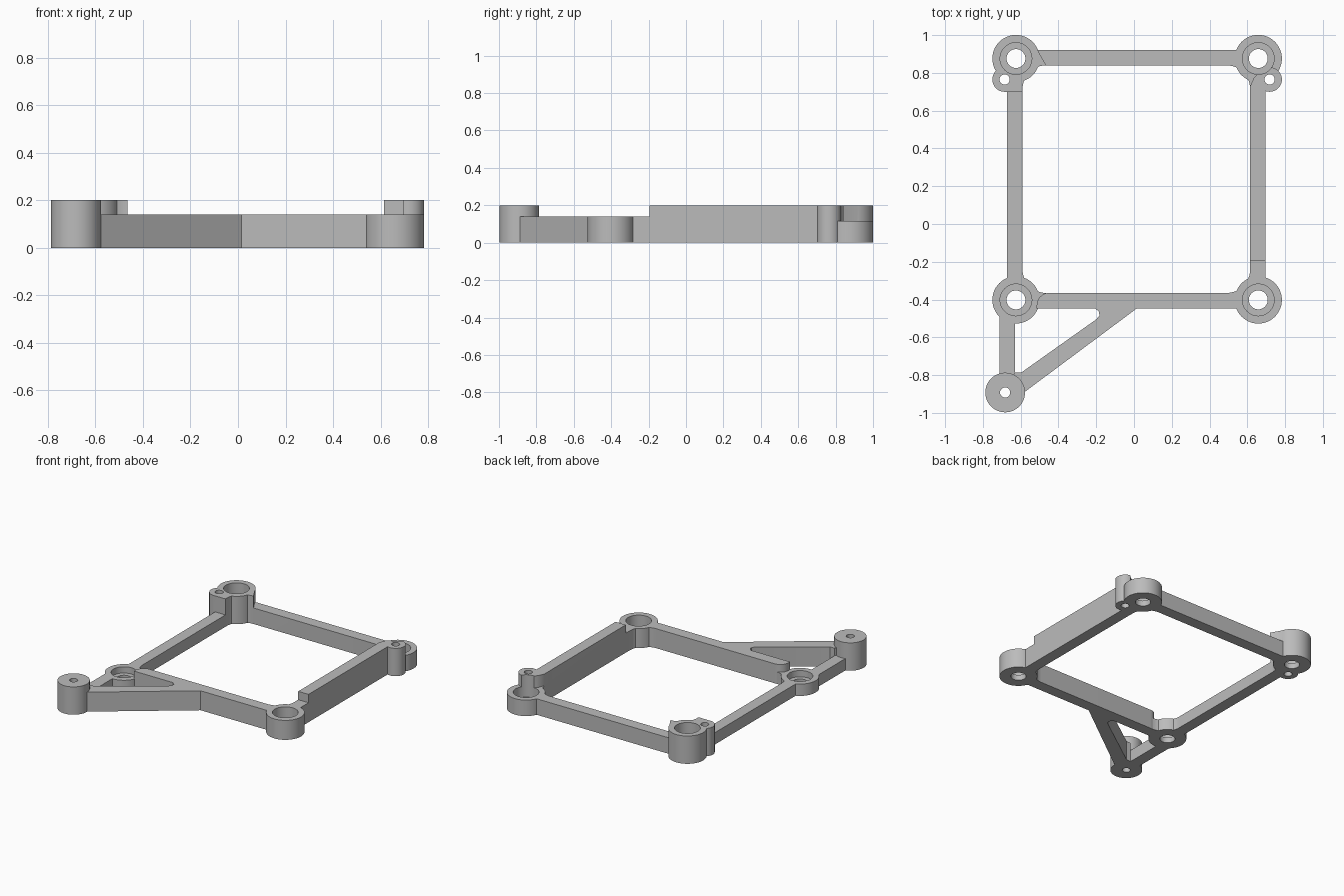
import bpy, bmesh
from math import sin, cos, pi

cube = bpy.data.objects.get("Cube")
if cube:
    bpy.data.objects.remove(cube, do_unlink=True)

grey = bpy.data.materials.new("plain_grey")
grey.use_nodes = True
colour = (0.5, 0.5, 0.5, 1)
grey.diffuse_color = colour
grey.node_tree.nodes["Principled BSDF"].inputs["Base Color"].default_value = colour


def prism(name, points, top, bottom=0.0):
    """Extrude a plan outline between two heights."""
    bm = bmesh.new()
    face = bm.faces.new([bm.verts.new((x, y, bottom)) for x, y in points])
    new = bmesh.ops.extrude_face_region(bm, geom=[face])["geom"]
    moved = [v for v in new if isinstance(v, bmesh.types.BMVert)]
    bmesh.ops.translate(bm, verts=moved, vec=(0, 0, top - bottom))
    bmesh.ops.recalc_face_normals(bm, faces=bm.faces)
    mesh = bpy.data.meshes.new(name)
    bm.to_mesh(mesh)
    bm.free()
    mesh.materials.append(grey)
    obj = bpy.data.objects.new(name, mesh)
    bpy.context.collection.objects.link(obj)
    return obj


def arc(x, y, r, start, end, steps):
    angles = [start + (end - start) * i / steps for i in range(steps + 1)]
    return [(x + r * cos(a), y + r * sin(a)) for a in angles]


def disc(name, x, y, r, top, bottom=0.0, sides=48):
    return prism(name, arc(x, y, r, 0, 2 * pi, sides)[:-1], top, bottom)


def bar(name, x0, x1, y0, y1, top):
    return prism(name, [(x0, y0), (x1, y0), (x1, y1), (x0, y1)], top)


def fillet(name, x, y, sx, sy, top, r=0.125, w=0.08):
    """Rounded inner corner, reaching out over both adjoining rails."""
    curve = [(x + sx * (r - a), y + sy * (r - b))
             for a, b in arc(0, 0, r, 0, pi / 2, 12)]
    outer = [(x + sx * 0.08, y - sy * w), (x - sx * w, y - sy * w), (x - sx * w, y + sy * r)]
    return prism(name, curve + outer, top)


# Plan of the frame: inner window and outer rail edges
LEFT, RIGHT, FRONT, BACK = -0.59, 0.615, -0.365, 0.84
W = 0.082
LOW, MID, HIGH, FULL = 0.085, 0.115, 0.14, 0.2
corners = [("front_left", -0.625, -0.402, LEFT, FRONT, 1, 1, LOW),
           ("front_right", 0.658, -0.402, RIGHT, FRONT, -1, 1, HIGH),
           ("back_right", 0.658, 0.876, RIGHT, BACK, -1, -1, MID),
           ("back_left", -0.625, 0.876, LEFT, BACK, 1, -1, FULL)]

# Rails
parts = [
    bar("low_side_rail", LEFT - W, LEFT, -0.4, 0.8, LOW),
    bar("back_rail", -0.6, 0.65, BACK, BACK + W, MID),
    bar("side_rail_end", RIGHT, RIGHT + W, -0.4, -0.15, HIGH),
    prism("tall_side_rail", [(RIGHT, -0.195), (RIGHT + W, -0.195), (RIGHT + W, 0.805),
                             (0.665, 0.805), (0.635, 0.775), (RIGHT, 0.73)], FULL),
    prism("front_rail", [(0.65, FRONT - W), (0.65, FRONT)]
          + arc(-0.45, FRONT - 0.065, 0.065, pi / 2, pi, 8)
          + [(-0.515, FRONT - W)], HIGH),
    # Diagonal brace and straight leg carrying the front post
    prism("diagonal_brace", [(0.015, FRONT - W), (-0.58, -0.89), (-0.68, -0.89),
                             (-0.63, -0.785), (-0.595, -0.785), (-0.2, -0.505),
                             (-0.183, -0.485), (-0.185, -0.465), (-0.205, FRONT - W),
                             (-0.2, -0.41), (0.0, -0.41)], HIGH),
    bar("straight_leg", -0.713, -0.63, -0.87, -0.42, LOW),
    disc("front_post", -0.682, -0.892, 0.105, FULL),
]
holes = [disc("post_hole", -0.682, -0.892, 0.027, 0.3, -0.1, 24)]

# Corner bosses with counterbored holes
for name, x, y, ix, iy, sx, sy, top in corners:
    parts.append(disc(name + "_boss", x, y, 0.125, top))
    parts.append(fillet(name + "_fillet", ix, iy, sx, sy, top))
    holes.append(disc(name + "_counterbore", x, y, 0.084, 0.3, 0.04))
    holes.append(disc(name + "_hole", x, y, 0.05, 0.3, -0.1))

# Small screw lugs beside the back corners
for name, x in (("left_lug", -0.685), ("right_lug", 0.718)):
    parts.append(disc(name, x, 0.765, 0.065, FULL))
    holes.append(disc(name + "_hole", x, 0.765, 0.027, 0.3, -0.1, 24))
parts.append(bar("left_lug_web", -0.685, LEFT, 0.7, 0.86, FULL))

# Merge the parts, then drill the holes
frame = parts[0]
frame.name = "mounting_frame"
bpy.ops.object.select_all(action="DESELECT")
frame.select_set(True)
bpy.context.view_layer.objects.active = frame
for tool in parts[1:] + holes:
    tool.hide_render = True
    mod = frame.modifiers.new("join_or_drill", "BOOLEAN")
    mod.operation = "DIFFERENCE" if tool in holes else "UNION"
    mod.solver = "EXACT"
    mod.object = tool
    bpy.ops.object.modifier_apply(modifier=mod.name)
    bpy.data.objects.remove(tool, do_unlink=True)
bpy.ops.object.shade_smooth_by_angle(angle=pi / 6)
